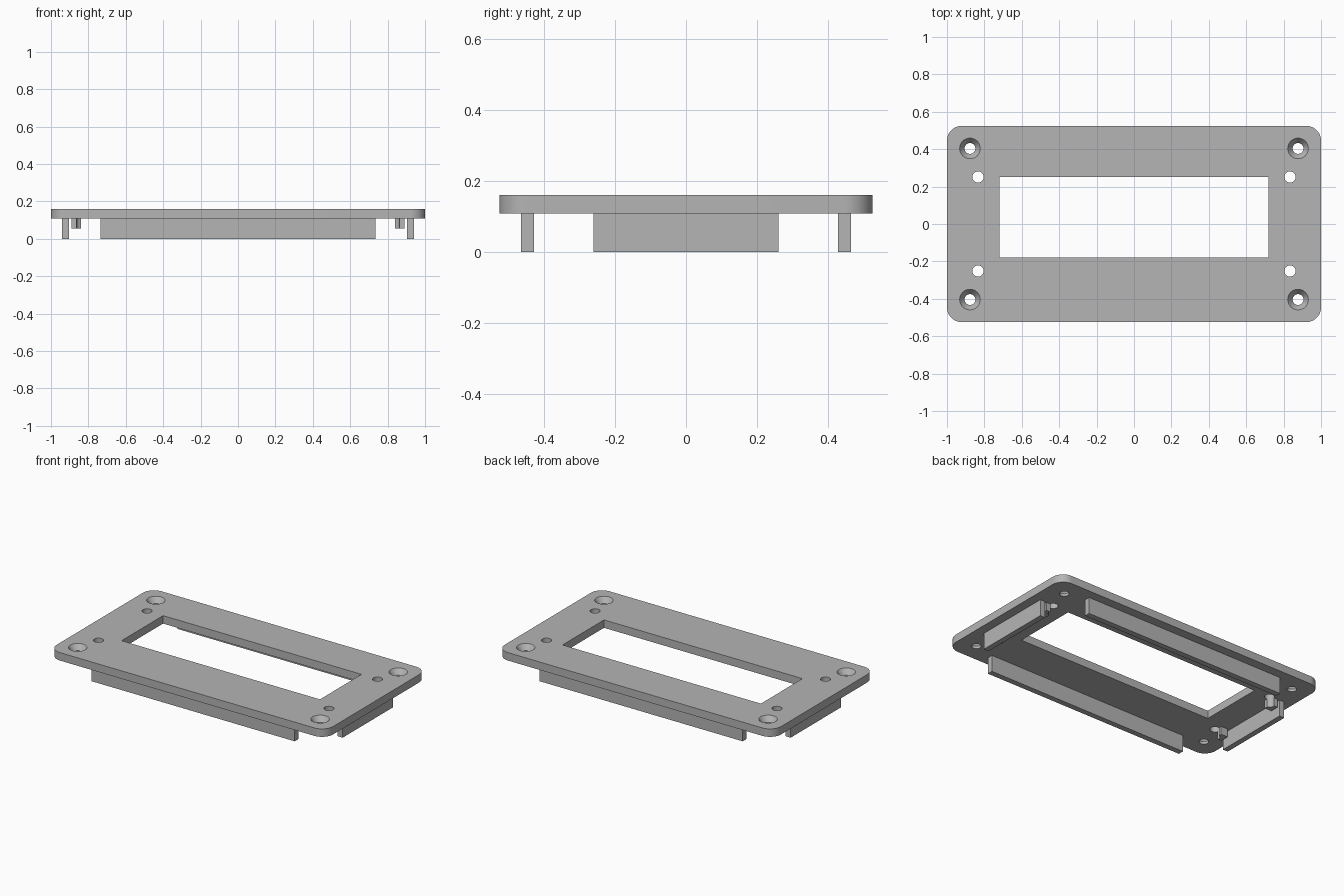
import bpy, bmesh
from mathutils import Vector

cube = bpy.data.objects.get("Cube")
if cube:
    bpy.data.objects.remove(cube, do_unlink=True)

grey = bpy.data.materials.new("plain_grey")
grey.use_nodes = True
COLOUR = (0.46, 0.46, 0.46, 1)
grey.diffuse_color = COLOUR
grey.node_tree.nodes["Principled BSDF"].inputs["Base Color"].default_value = COLOUR

BOTTOM, TOP = 0.108, 0.16


def finish(name, bm):
    mesh = bpy.data.meshes.new(name)
    bm.to_mesh(mesh)
    bm.free()
    mesh.materials.append(grey)
    obj = bpy.data.objects.new(name, mesh)
    bpy.context.collection.objects.link(obj)
    return obj


def box(name, lo, hi, radius=0):
    """Box between two corners, with optional rounded upright edges."""
    lo, hi = Vector(lo), Vector(hi)
    bm = bmesh.new()
    bmesh.ops.create_cube(bm, size=1)
    for v in bm.verts:
        v.co = (lo + hi) / 2 + v.co * (hi - lo)
    if radius:
        upright = [e for e in bm.edges
                   if abs(e.verts[0].co.z - e.verts[1].co.z) > 0.01]
        bmesh.ops.bevel(bm, geom=upright, offset=radius, segments=12,
                        profile=0.5, affect='EDGES')
    return finish(name, bm)


def cone(name, x, y, z0, z1, r0, r1):
    """Upright cone or cylinder from z0 to z1."""
    bm = bmesh.new()
    bmesh.ops.create_cone(bm, cap_ends=True, segments=32,
                          radius1=r0, radius2=r1, depth=z1 - z0)
    bmesh.ops.translate(bm, verts=bm.verts, vec=(x, y, (z0 + z1) / 2))
    return finish(name, bm)


def cut(target, cutter):
    """Subtract the cutter, apply the result and drop the cutter."""
    cutter.hide_render = True
    bpy.ops.object.select_all(action='DESELECT')
    bpy.context.view_layer.objects.active = target
    target.select_set(True)
    mod = target.modifiers.new("cut", 'BOOLEAN')
    mod.operation = 'DIFFERENCE'
    mod.solver = 'EXACT'
    mod.object = cutter
    bpy.ops.object.modifier_apply(modifier=mod.name)
    bpy.data.objects.remove(cutter, do_unlink=True)


def smooth(obj):
    bpy.ops.object.select_all(action='DESELECT')
    bpy.context.view_layer.objects.active = obj
    obj.select_set(True)
    bpy.ops.object.shade_smooth_by_angle(angle=0.5)


# Face plate with its window
plate = box("face_plate", (-1, -0.525, BOTTOM), (1, 0.525, TOP), radius=0.08)
cut(plate, box("window_cutter", (-0.718, -0.178, 0), (0.718, 0.251, 0.3)))

for sx, side in ((-1, "right"), (1, "left")):
    for sy, end in ((-1, "front"), (1, "back")):
        # Countersunk screw hole
        x, y = sx * 0.877, sy * 0.404
        cut(plate, cone("screw_cutter", x, y, 0, 0.3, 0.029, 0.029))
        cut(plate, cone("sink_cutter", x, y, TOP - 0.035, TOP + 0.001, 0.029, 0.056))

        # Small hole with a post hollowed by the same bore
        x, y = sx * 0.834, sy * 0.251
        cut(plate, cone("hole_cutter", x, y, 0, 0.3, 0.03, 0.03))
        xs = sorted((sx * 0.84, sx * 0.89))
        ys = sorted((sy * 0.2, sy * 0.259))
        post = box(f"{end}_{side}_post", (xs[0], ys[0], 0.055), (xs[1], ys[1], BOTTOM))
        cut(post, cone("bore_cutter", x, y, 0, 0.3, 0.03, 0.03))
        smooth(post)
smooth(plate)

# Rails under the long and short edges
for s, end, side in ((-1, "front", "right"), (1, "back", "left")):
    a, b = sorted((s * 0.428, s * 0.465))
    box(f"{end}_rail", (-0.736, a, 0), (0.736, b, BOTTOM))
    a, b = sorted((s * 0.904, s * 0.94))
    box(f"{side}_rail", (a, -0.26, 0), (b, 0.26, BOTTOM))
